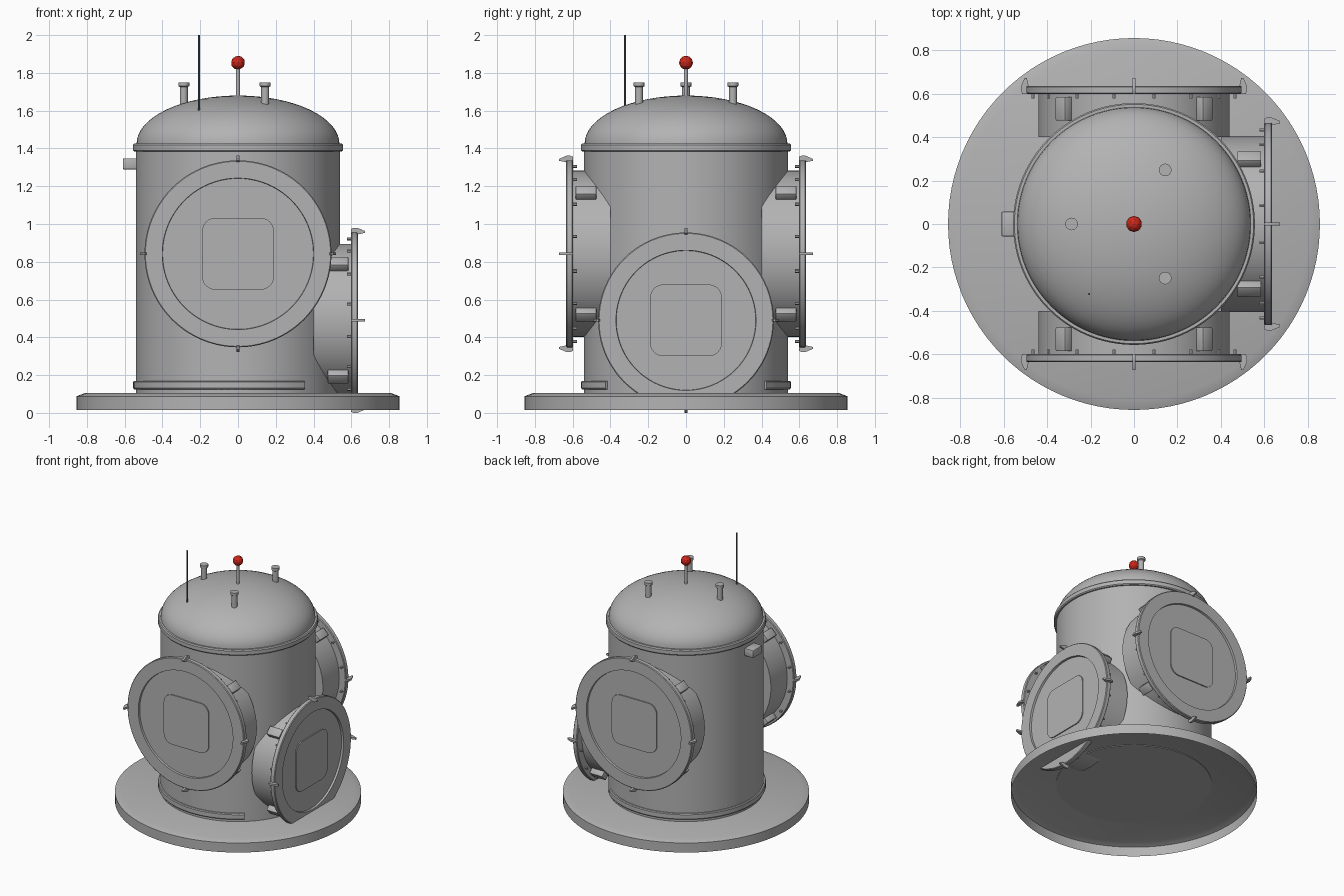
import bpy, bmesh, math
from mathutils import Matrix, Vector

if "Cube" in bpy.data.objects:
    bpy.data.objects.remove(bpy.data.objects["Cube"], do_unlink=True)


def material(name, rgb):
    m = bpy.data.materials.new(name)
    m.use_nodes = True
    m.diffuse_color = (*rgb, 1)
    bsdf = next(n for n in m.node_tree.nodes if n.type == 'BSDF_PRINCIPLED')
    bsdf.inputs["Base Color"].default_value = (*rgb, 1)
    return m


GREY = material("hull grey", (0.45, 0.45, 0.45))
RED = material("beacon red", (0.62, 0.02, 0.01))
DARK = material("antenna dark grey", (0.10, 0.13, 0.15))


def finish(name, bm, mat, matrix=None, smooth=True):
    """Turn a bmesh into a shaded, coloured object."""
    if matrix is not None:
        bm.transform(matrix)
    me = bpy.data.meshes.new(name)
    bm.to_mesh(me)
    bm.free()
    me.materials.append(mat)
    ob = bpy.data.objects.new(name, me)
    bpy.context.collection.objects.link(ob)
    if smooth:
        bpy.ops.object.select_all(action='DESELECT')
        ob.select_set(True)
        bpy.context.view_layer.objects.active = ob
        bpy.ops.object.shade_smooth_by_angle(angle=math.radians(35))
    return ob


def lathe(name, profile, mat=GREY, n=64, arc=None, matrix=None):
    """Revolve an (r, z) profile about z; arc = (start, end) makes a closed partial band."""
    bm = bmesh.new()
    a0, a1 = arc or (0, 2 * math.pi)
    cols = n + 1 if arc else n
    rings = []
    for i in range(cols):
        a = a0 + (a1 - a0) * i / n
        rings.append([bm.verts.new((r * math.cos(a), r * math.sin(a), z)) for r, z in profile])
    m = len(profile)
    for i in range(n):
        p, q = rings[i], rings[(i + 1) % cols]
        for j in range(m if arc else m - 1):
            k = (j + 1) % m
            bm.faces.new((p[j], q[j], q[k], p[k]))
    if arc:
        bm.faces.new(rings[0])
        bm.faces.new(rings[-1][::-1])
    bmesh.ops.remove_doubles(bm, verts=bm.verts, dist=1e-5)
    return finish(name, bm, mat, matrix)


def box(name, size, matrix, bevel=0.0, mat=GREY):
    bm = bmesh.new()
    bmesh.ops.create_cube(bm, size=1, matrix=Matrix.Diagonal((*size, 1)))
    if bevel:
        bmesh.ops.bevel(bm, geom=bm.edges[:], offset=bevel, segments=2,
                        profile=0.5, affect='EDGES')
    return finish(name, bm, mat, matrix)


def extrude(name, points, depth, matrix, mat=GREY):
    """Extrude an (x, y) outline along z."""
    bm = bmesh.new()
    face = bm.faces.new([bm.verts.new((x, y, 0)) for x, y in points])
    out = bmesh.ops.extrude_face_region(bm, geom=[face])
    bmesh.ops.translate(bm, vec=(0, 0, depth),
                        verts=[v for v in out["geom"] if isinstance(v, bmesh.types.BMVert)])
    bmesh.ops.recalc_face_normals(bm, faces=bm.faces)
    return finish(name, bm, mat, matrix)


# Base: hollow underneath, with a chamfered rim
lathe("base_plate", [(0.855, 0.015), (0.855, 0.088), (0.81, 0.105), (0, 0.105)], n=96)

# Hull cylinder, collar, dome and foot band (interrupted by the side port)
lathe("hull", [(0, 0.10), (0.54, 0.10), (0.54, 1.40), (0, 1.40)], n=96)
lathe("collar", [(0.53, 1.383), (0.55, 1.383), (0.556, 1.39), (0.556, 1.418),
                 (0.55, 1.426), (0.53, 1.426)], n=96)
dome = [(0.537 * math.cos(t), 1.425 + 0.255 * math.sin(t))
        for t in [math.pi / 2 * i / 16 for i in range(17)]]
lathe("dome", dome, n=96)
gap = math.acos(0.355 / 0.555)
lathe("foot_band", [(0.53, 0.125), (0.55, 0.125), (0.555, 0.131), (0.555, 0.164),
                    (0.55, 0.17), (0.53, 0.17)], arc=(gap, 2 * math.pi - gap))


def port(label, angle, zc, R, pipe):
    """Docking port whose local z axis points outward and local y points up."""
    d = Vector((math.cos(angle), math.sin(angle), 0))
    up = Vector((0, 0, 1))
    t = up.cross(d)
    M = Matrix.Translation((0, 0, zc)) @ Matrix((t, up, d)).transposed().to_4x4()

    lathe(label + "_port_pipe", [(0, 0.40), (pipe, 0.40), (pipe, 0.605)], matrix=M)
    lathe(label + "_port_flange",
          [(pipe - 0.01, 0.598), (R - 0.005, 0.598), (R, 0.603), (R, 0.63), (R - 0.005, 0.635),
           (R - 0.094, 0.635), (R - 0.096, 0.62), (0, 0.62)], n=80, matrix=M)

    # Rounded square panel on the hatch
    half, rad = 0.19, 0.07
    pts = []
    for q in range(4):
        c = math.pi / 4 + q * math.pi / 2
        cx = math.copysign(half - rad, math.cos(c))
        cy = math.copysign(half - rad, math.sin(c))
        for i in range(7):
            a = q * math.pi / 2 + i * math.pi / 12
            pts.append((cx + rad * math.cos(a), cy + rad * math.sin(a)))
    extrude(label + "_port_panel", pts, 0.008, M @ Matrix.Translation((0, 0, 0.62)))

    for k in range(4):
        # Guide fin on the rim: outline is (radial, axial), extruded tangentially
        S = M @ Matrix.Rotation(k * math.pi / 2, 4, 'Z')
        fin = [(R - 0.01, 0.597), (R + 0.018, 0.597), (R + 0.025, 0.612), (R + 0.025, 0.632),
               (R + 0.008, 0.672), (R - 0.002, 0.672), (R - 0.01, 0.635)]
        F = S @ Matrix.Translation((0, 0.007, 0)) @ Matrix.Rotation(math.pi / 2, 4, 'X')
        extrude(f"{label}_port_fin_{k + 1}", fin, 0.014, F)
        # Latch housing on the pipe, on the diagonals
        S = M @ Matrix.Rotation(math.pi / 4 + k * math.pi / 2, 4, 'Z')
        box(f"{label}_port_latch_{k + 1}", (0.05, 0.065, 0.11),
            S @ Matrix.Translation((pipe + 0.015, 0, 0.53)), 0.006)

    # Bolts behind the flange
    bm = bmesh.new()
    for k in range(16):
        a = (k + 0.5) * math.pi / 8
        r = (R + pipe) / 2 + 0.005
        bmesh.ops.create_cone(bm, cap_ends=True, segments=6, radius1=0.008, radius2=0.008,
                              depth=0.022, matrix=Matrix.Translation(
                                  (r * math.cos(a), r * math.sin(a), 0.589)))
    finish(label + "_port_bolts", bm, GREY, M)


port("front", -math.pi / 2, 0.842, 0.495, 0.44)
port("back", math.pi / 2, 0.842, 0.495, 0.44)
port("left", 0, 0.49, 0.465, 0.405)

# Small box on the hull's right side
box("junction_box", (0.08, 0.115, 0.06), Matrix.Translation((-0.57, 0, 1.318)), 0.008)

# Three capped pegs on the dome
for k in range(3):
    a = math.pi / 3 + k * 2 * math.pi / 3
    lathe(f"dome_peg_{k + 1}",
          [(0.021, 1.58), (0.021, 1.725), (0.029, 1.73), (0.029, 1.75), (0, 1.75)], n=16,
          matrix=Matrix.Translation((0.287 * math.cos(a), 0.287 * math.sin(a), 0)))

# Beacon mast and lamp
lathe("beacon_mast", [(0.011, 1.66), (0.011, 1.84), (0, 1.84)], n=12)
bm = bmesh.new()
bmesh.ops.create_icosphere(bm, subdivisions=2, radius=0.037,
                           matrix=Matrix.Translation((0, 0, 1.854)))
finish("beacon_lamp", bm, RED, smooth=False)

# Whip antenna
lathe("whip_antenna", [(0.005, 1.6), (0.005, 2.0), (0, 2.0)], mat=DARK, n=8,
      matrix=Matrix.Translation((-0.206, -0.322, 0)))
